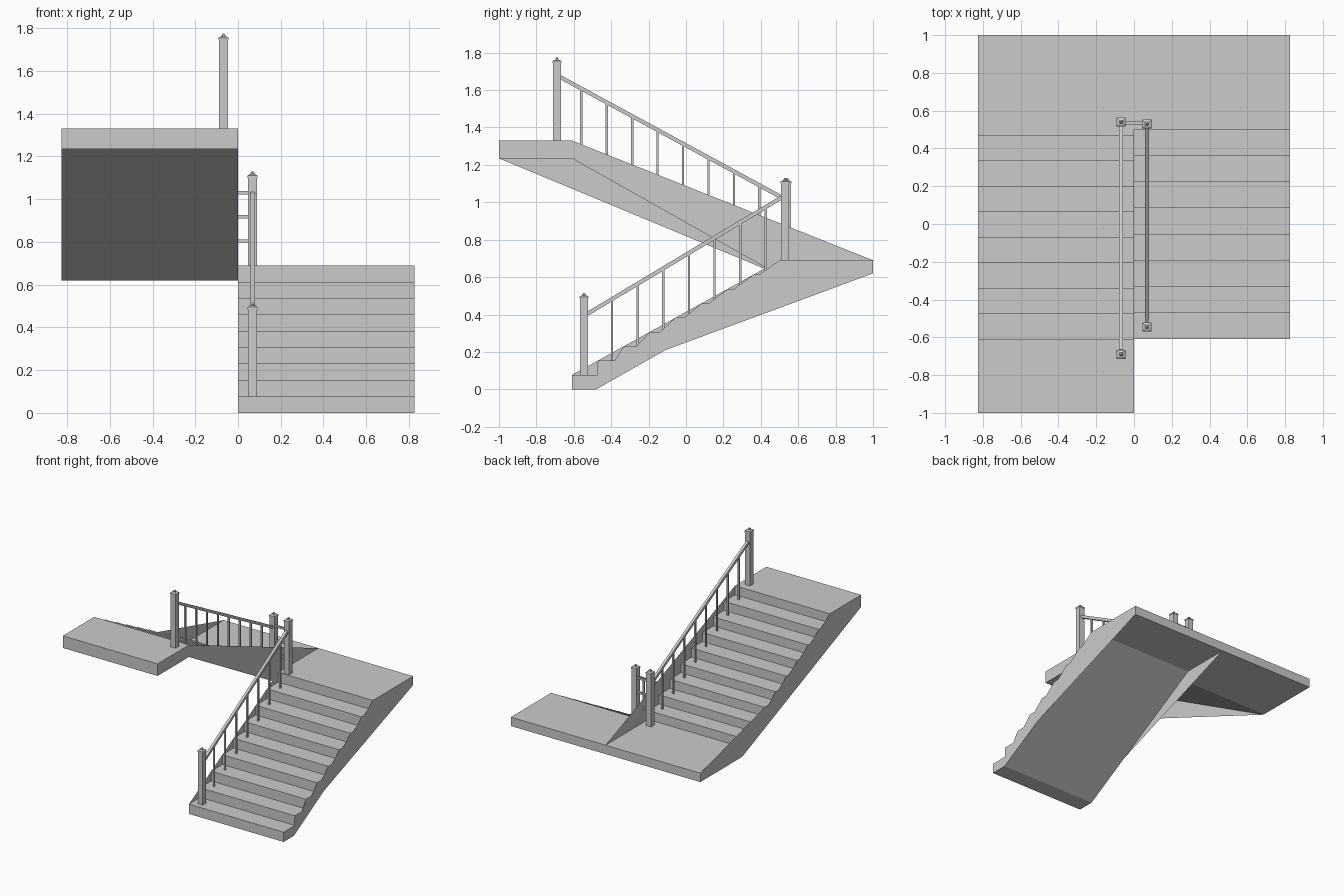
import bpy, bmesh
from mathutils import Vector

if "Cube" in bpy.data.objects:
    bpy.data.objects.remove(bpy.data.objects["Cube"])

W = 0.825          # flight width
N = 9              # risers per flight


def finish(name, bm):
    bmesh.ops.remove_doubles(bm, verts=bm.verts, dist=0.0005)
    bmesh.ops.recalc_face_normals(bm, faces=bm.faces)
    me = bpy.data.meshes.new(name)
    bm.to_mesh(me)
    bm.free()
    ob = bpy.data.objects.new(name, me)
    bpy.context.collection.objects.link(ob)
    return ob


def flight(name, profile, x0, x1, side0, side1):
    """Sweep a (y, z) profile across x, closed by two separate side panels."""
    bm = bmesh.new()
    a = [bm.verts.new((x0, y, z)) for y, z in profile]
    b = [bm.verts.new((x1, y, z)) for y, z in profile]
    for i in range(len(a)):
        j = (i + 1) % len(a)
        bm.faces.new((a[i], a[j], b[j], b[i]))
    for x, side in ((x0, side0), (x1, side1)):
        bm.faces.new([bm.verts.new((x, y, z)) for y, z in side])
    return finish(name, bm)


def stepped(noses):
    """Nosing points joined by square treads and risers."""
    pts = [noses[0]]
    for (y0, z0), (y1, z1) in zip(noses, noses[1:]):
        pts += [(y1, z0), (y1, z1)]
    return pts


def clipped(noses, p):
    """Side outline whose risers slant towards the point p."""
    pts = [noses[0]]
    for (y0, z0), (y1, z1) in zip(noses, noses[1:]):
        t = (z0 - p[1]) / (z1 - p[1])
        pts += [(p[0] + (y1 - p[0]) * t, z0), (y1, z1)]
    return pts


def bar(bm, p, q, w):
    """Square bar from p to q."""
    p, q = Vector(p), Vector(q)
    d = q - p
    m = bmesh.ops.create_cube(bm, size=1)['verts']
    rot = d.to_track_quat('Z', 'Y').to_matrix()
    for v in m:
        v.co = (p + q) / 2 + rot @ Vector((v.co.x * w, v.co.y * w, v.co.z * d.length))


# Lower flight with right half of the landing
low = [(-0.61 + 0.13875 * i, 0.0767 * (i + 1)) for i in range(N)]
low_base = [(1, 0.69), (1, 0.62)]
foot = [(-0.11, 0.21), (-0.48, 0), (-0.61, 0)]
flight("lower_flight", stepped(low) + low_base + [(0.61, 0.62)] + foot, 0, W,
       [low[0], low[-1]] + low_base + foot,
       clipped(low, (-0.48, 0)) + low_base + foot)

# Upper flight with left half of the landing and the top platform
up = [(0.47 - 0.135 * i, 0.69 + 0.0711 * (i + 1)) for i in range(N)]
up[-1] = (-0.61, 1.33)
steps_up = [(0.47, 0.69)] + stepped(up)
top = [(-1, 1.33), (-1, 1.235)]
under = [(-0.61, 1.235), (0.48, 0.62), (1, 0.62), (1, 0.69)]
flight("upper_flight", steps_up + top + under, -W, 0,
       clipped(up[2:], (0.48, 0.62)) + top + under[1:],
       [up[-1]] + top + under)


# Newel posts with stepped pyramid caps
def newel(name, x, y, z0, z1):
    bm = bmesh.new()
    rings = [(0.0215, z0), (0.0215, z1 - 0.015), (0.024, z1 - 0.015), (0.024, z1 - 0.005),
             (0.013, z1 + 0.002), (0.009, z1 + 0.002), (0.009, z1 + 0.008), (0.003, z1 + 0.016)]
    loops = [[bm.verts.new((x + sx * r, y + sy * r, z))
              for sx, sy in ((-1, -1), (1, -1), (1, 1), (-1, 1))] for r, z in rings]
    for a, b in zip(loops, loops[1:]):
        for i in range(4):
            j = (i + 1) % 4
            bm.faces.new((a[i], a[j], b[j], b[i]))
    bm.faces.new(loops[0][::-1])
    bm.faces.new(loops[-1])
    finish(name, bm)


XR = 0.068
newel("lower_newel", XR, -0.545, 0.0767, 0.50)
newel("landing_newel_right", XR, 0.53, 0.69, 1.115)
newel("landing_newel_left", -XR, 0.54, 0.69, 1.115)
newel("top_newel", -XR, -0.69, 1.33, 1.76)


# Sloped handrails and their balusters
def railing(name, x, a, b, ys, tread):
    bm = bmesh.new()
    bar(bm, (x, *a), (x, *b), 0.021)
    finish(name + "_handrail", bm)
    bm = bmesh.new()
    for y in ys:
        z = a[1] + (b[1] - a[1]) * (y - a[0]) / (b[0] - a[0])
        bar(bm, (x, y, tread(y)), (x, y, z), 0.012)
    finish(name + "_balusters", bm)


railing("lower", XR, (-0.525, 0.405), (0.51, 1.025),
        [-0.395 + 0.137 * i for i in range(7)],
        lambda y: max(z for n, z in low if n <= y))
railing("upper", -XR, (-0.67, 1.668), (0.52, 1.022),
        [-0.56 + 0.136 * i for i in range(8)],
        lambda y: max(z for n, z in up if n >= y))

# Level rails joining the landing newels
bm = bmesh.new()
for z in (0.805, 0.918, 1.03):
    bar(bm, (-XR, 0.535, z), (XR, 0.535, z), 0.015)
finish("landing_rails", bm)
